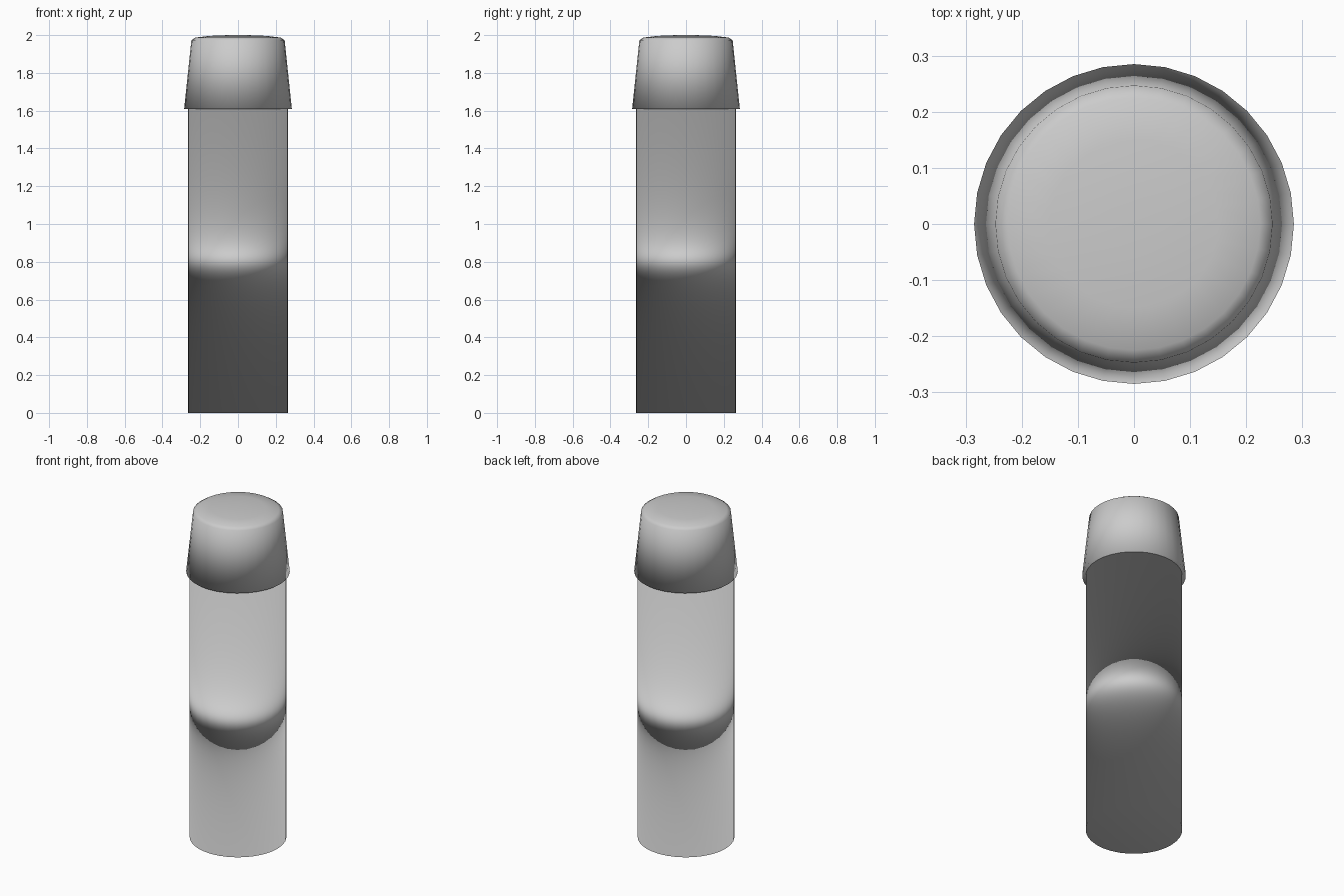
import bpy, bmesh, math

if "Cube" in bpy.data.objects:
    bpy.data.objects.remove(bpy.data.objects["Cube"])

SEGMENTS = 32


def lathe(name, profile):
    """Turn rings of (radius, height) into a closed, smooth-shaded solid."""
    bm = bmesh.new()
    rings = []
    for r, z in profile:
        rings.append([bm.verts.new((r * math.cos(a), r * math.sin(a), z))
                      for a in (2 * math.pi * i / SEGMENTS for i in range(SEGMENTS))])
    for low, high in zip(rings, rings[1:]):
        for i in range(SEGMENTS):
            j = (i + 1) % SEGMENTS
            bm.faces.new((low[i], low[j], high[j], high[i]))
    bm.faces.new(rings[0][::-1])
    bm.faces.new(rings[-1])
    for f in bm.faces:
        f.smooth = True
    mesh = bpy.data.meshes.new(name)
    bm.to_mesh(mesh)
    bm.free()
    obj = bpy.data.objects.new(name, mesh)
    bpy.context.collection.objects.link(obj)
    return obj


# Straight body, its soft shading dominated by the large end discs
body = lathe("body", [(0.266, 0.0), (0.266, 1.61)])
weighted = body.modifiers.new("end_weighted_shading", 'WEIGHTED_NORMAL')
weighted.mode = 'FACE_AREA'
weighted.weight = 67

# Tapered cap with a slight overhang and a shallow domed top
lathe("cap", [(0.285, 1.61), (0.247, 1.973), (0.225, 1.987),
              (0.15, 1.996), (0.05, 2.0)])
